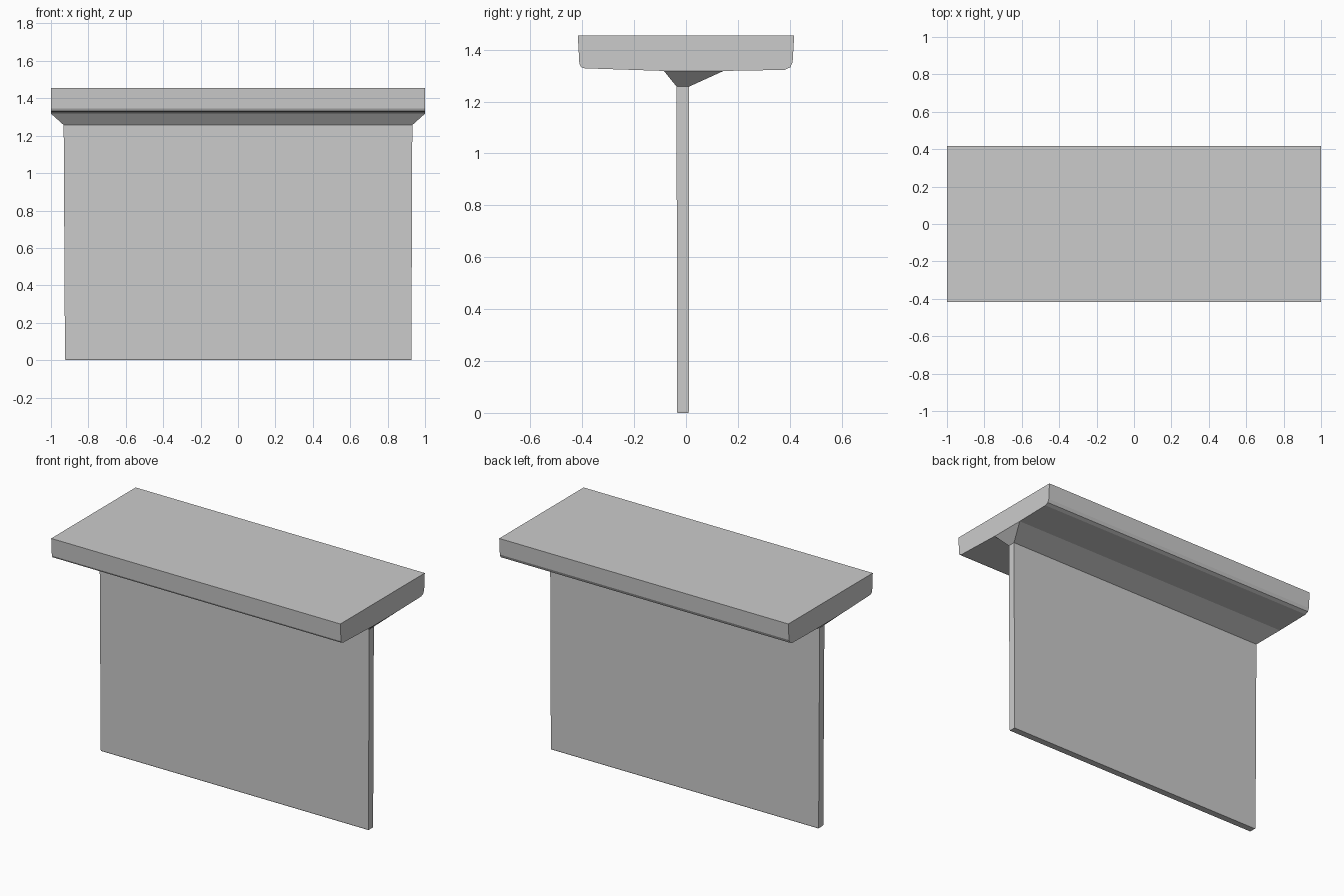
import bpy, bmesh

if "Cube" in bpy.data.objects:
    bpy.data.objects.remove(bpy.data.objects["Cube"])


def loft(name, rings, closed=True, cap_start=False, cap_end=False):
    """Skin a series of matching point rings, with optional end caps."""
    bm = bmesh.new()
    loops = [[bm.verts.new(p) for p in ring] for ring in rings]
    n = len(loops[0])
    for a, b in zip(loops, loops[1:]):
        for i in range(n if closed else n - 1):
            j = (i + 1) % n
            bm.faces.new((a[i], a[j], b[j], b[i]))
    if cap_start:
        bm.faces.new(loops[0][::-1])
    if cap_end:
        bm.faces.new(loops[-1])
    bmesh.ops.recalc_face_normals(bm, faces=bm.faces)
    mesh = bpy.data.meshes.new(name)
    bm.to_mesh(mesh)
    bm.free()
    obj = bpy.data.objects.new(name, mesh)
    bpy.context.collection.objects.link(obj)
    return obj


def rect(x0, x1, y0, y1, z):
    return [(x0, y0, z), (x1, y0, z), (x1, y1, z), (x0, y1, z)]


# Table top: cross-section run along x, left open where the flared neck joins
section = [(0.145, 1.318), (0.38, 1.322), (0.402, 1.332), (0.411, 1.352),
           (0.417, 1.455), (-0.417, 1.455), (-0.411, 1.345), (-0.405, 1.333),
           (-0.39, 1.328), (-0.085, 1.318)]
loft("table_top", [[(x, y, z) for y, z in section] for x in (-1, 1)],
     closed=False, cap_start=True, cap_end=True)

# Flared neck between the panel and the top
neck_foot = rect(-0.932, 0.932, -0.036, 0.011, 1.257)
loft("flared_neck", [neck_foot, rect(-1, 1, -0.085, 0.145, 1.318)])

# Upright panel, narrowing very slightly toward the floor
loft("upright_panel", [rect(-0.922, 0.926, -0.033, 0.009, 0),
                       rect(-0.925, 0.927, -0.035, 0.011, 0.006),
                       neck_foot], cap_start=True)
